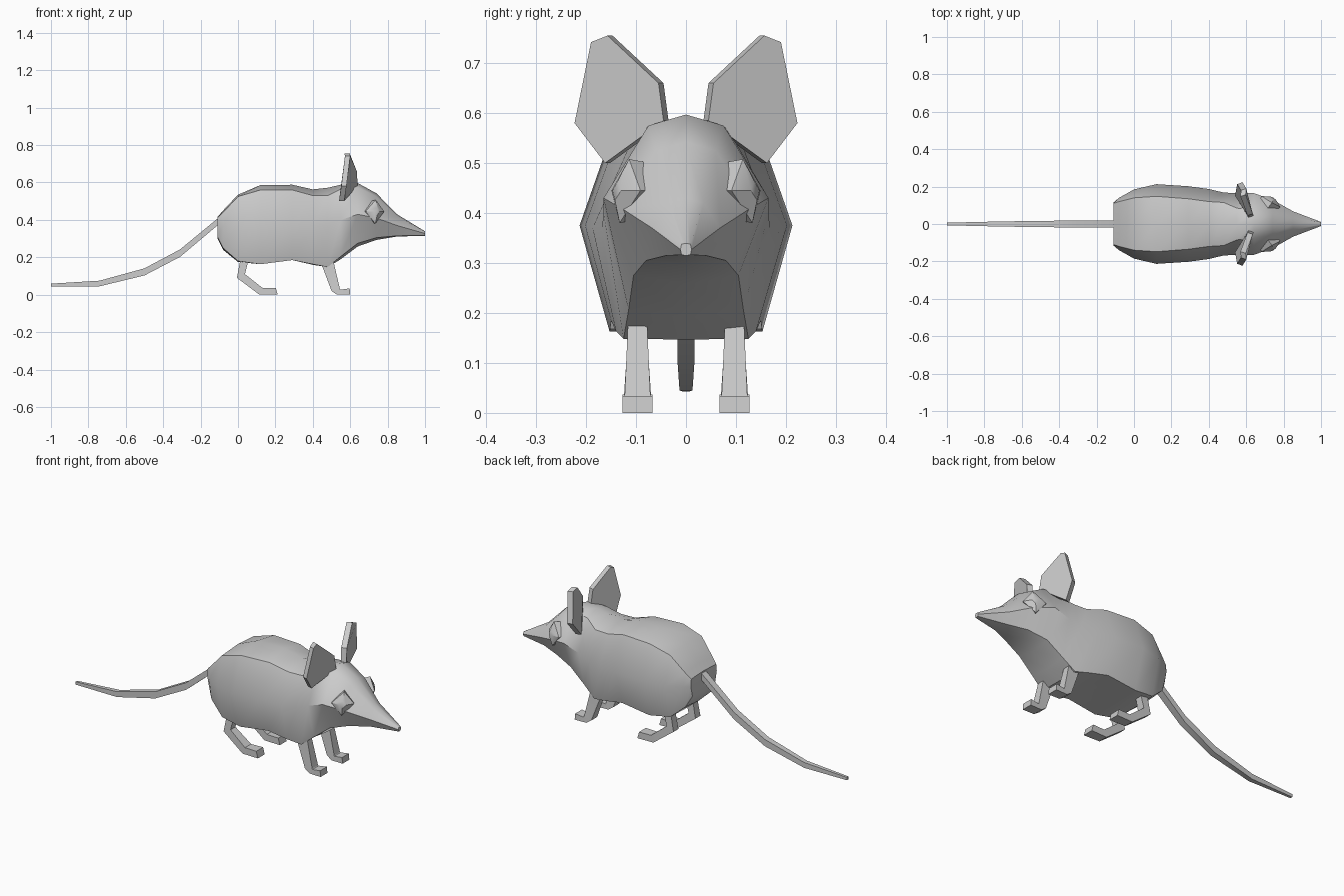
import bpy, bmesh, math


def loft(name, rings, mirror=False, angle=38):
    """Skin a list of equal-length point rings and cap both ends."""
    bm = bmesh.new()
    rows = [[bm.verts.new(p) for p in ring] for ring in rings]
    n = len(rows[0])
    for a, b in zip(rows, rows[1:]):
        for i in range(n):
            j = (i + 1) % n
            bm.faces.new((a[i], a[j], b[j], b[i]))
    bm.faces.new(rows[0])
    bm.faces.new(rows[-1])
    bmesh.ops.recalc_face_normals(bm, faces=bm.faces)
    mesh = bpy.data.meshes.new(name)
    bm.to_mesh(mesh)
    bm.free()
    obj = bpy.data.objects.new(name, mesh)
    bpy.context.collection.objects.link(obj)
    bpy.ops.object.select_all(action='DESELECT')
    obj.select_set(True)
    bpy.context.view_layer.objects.active = obj
    bpy.ops.object.shade_smooth_by_angle(angle=math.radians(angle))
    if mirror:
        mod = obj.modifiers.new("mirror", 'MIRROR')
        mod.use_axis = (False, True, False)
    return obj


# Body and head: x, top z, ridge (y, z), side (y, z), lower edge (y, z), belly z
stations = [
    (-0.11, 0.415, 0.11, 0.41, 0.115, 0.37, 0.10, 0.31, 0.30),
    (-0.08, 0.45, 0.12, 0.44, 0.14, 0.37, 0.12, 0.25, 0.24),
    (0.00, 0.535, 0.14, 0.525, 0.185, 0.37, 0.14, 0.18, 0.175),
    (0.12, 0.586, 0.148, 0.56, 0.213, 0.375, 0.153, 0.163, 0.163),
    (0.29, 0.588, 0.135, 0.56, 0.202, 0.375, 0.15, 0.185, 0.19),
    (0.40, 0.563, 0.12, 0.53, 0.187, 0.37, 0.14, 0.163, 0.16),
    (0.48, 0.572, 0.115, 0.53, 0.168, 0.37, 0.125, 0.148, 0.147),
    (0.55, 0.588, 0.085, 0.565, 0.165, 0.40, 0.115, 0.205, 0.19),
    (0.64, 0.597, 0.075, 0.575, 0.165, 0.43, 0.105, 0.275, 0.258),
    (0.74, 0.542, 0.06, 0.525, 0.13, 0.41, 0.08, 0.305, 0.293),
    (0.85, 0.43, 0.035, 0.42, 0.068, 0.37, 0.04, 0.315, 0.311),
    (1.00, 0.339, 0.009, 0.338, 0.011, 0.327, 0.009, 0.316, 0.315),
]
rings = []
for x, zt, yr, zr, ys, zs, yl, zl, zb in stations:
    half = [(yr, zr), (ys, zs), (yl, zl)]
    loop = [(0, zt)] + half + [(0, zb)] + [(-y, z) for y, z in reversed(half)]
    rings.append([(x, y, z) for y, z in loop])
loft("body", rings, angle=42)

# Tail: x, z, half width, half thickness
tail = [(-0.09, 0.405, 0.02, 0.018), (-0.31, 0.222, 0.018, 0.02),
        (-0.50, 0.122, 0.017, 0.019), (-0.74, 0.06, 0.013, 0.015),
        (-1.00, 0.051, 0.007, 0.008)]
loft("tail", [[(x, -w, z - t), (x, w, z - t), (x, w, z + t), (x, -w, z + t)]
              for x, z, w, t in tail], angle=30)


# Legs: rectangular sections swept from hip to toe, back edge / front edge in x, z
def leg(name, sections):
    loft(name, [[(ax, 0.097 - w, az), (ax, 0.097 + w, az),
                 (bx, 0.097 + w, bz), (bx, 0.097 - w, bz)]
                for ax, az, bx, bz, w in sections], mirror=True, angle=25)


leg("hind_legs", [(0.015, 0.20, 0.06, 0.20, 0.019), (-0.006, 0.09, 0.037, 0.11, 0.022),
                  (0.115, 0.0, 0.13, 0.037, 0.027), (0.212, 0.0, 0.202, 0.037, 0.03)])
leg("front_legs", [(0.44, 0.18, 0.51, 0.18, 0.019), (0.50, 0.02, 0.545, 0.03, 0.026),
                   (0.53, 0.0, 0.548, 0.027, 0.028), (0.60, 0.0, 0.597, 0.034, 0.03)])

# Ears: tilted plates with a thin edge
ear = [(0.64, 0.045, 0.585), (0.635, 0.055, 0.66), (0.597, 0.157, 0.755),
       (0.600, 0.19, 0.742), (0.58, 0.223, 0.58), (0.568, 0.162, 0.50)]
loft("ears", [ear, [(x - 0.028, y - 0.010, z) for x, y, z in ear]], mirror=True, angle=30)

# Eyes: shallow diamonds set into the cheeks
eye = [(0.735, 0.110, 0.508), (0.78, 0.087, 0.445), (0.732, 0.129, 0.38), (0.68, 0.145, 0.445)]
centre = (0.735, 0.128, 0.445)


def shrink(factor, dx, dy):
    return [tuple(c + (p - c) * factor + d for p, c, d in zip(pt, centre, (dx, dy, 0)))
            for pt in eye]


loft("eyes", [shrink(0.9, -0.02, -0.03), shrink(1.0, 0.002, 0.004),
              shrink(0.3, 0.010, 0.014)], mirror=True, angle=35)
